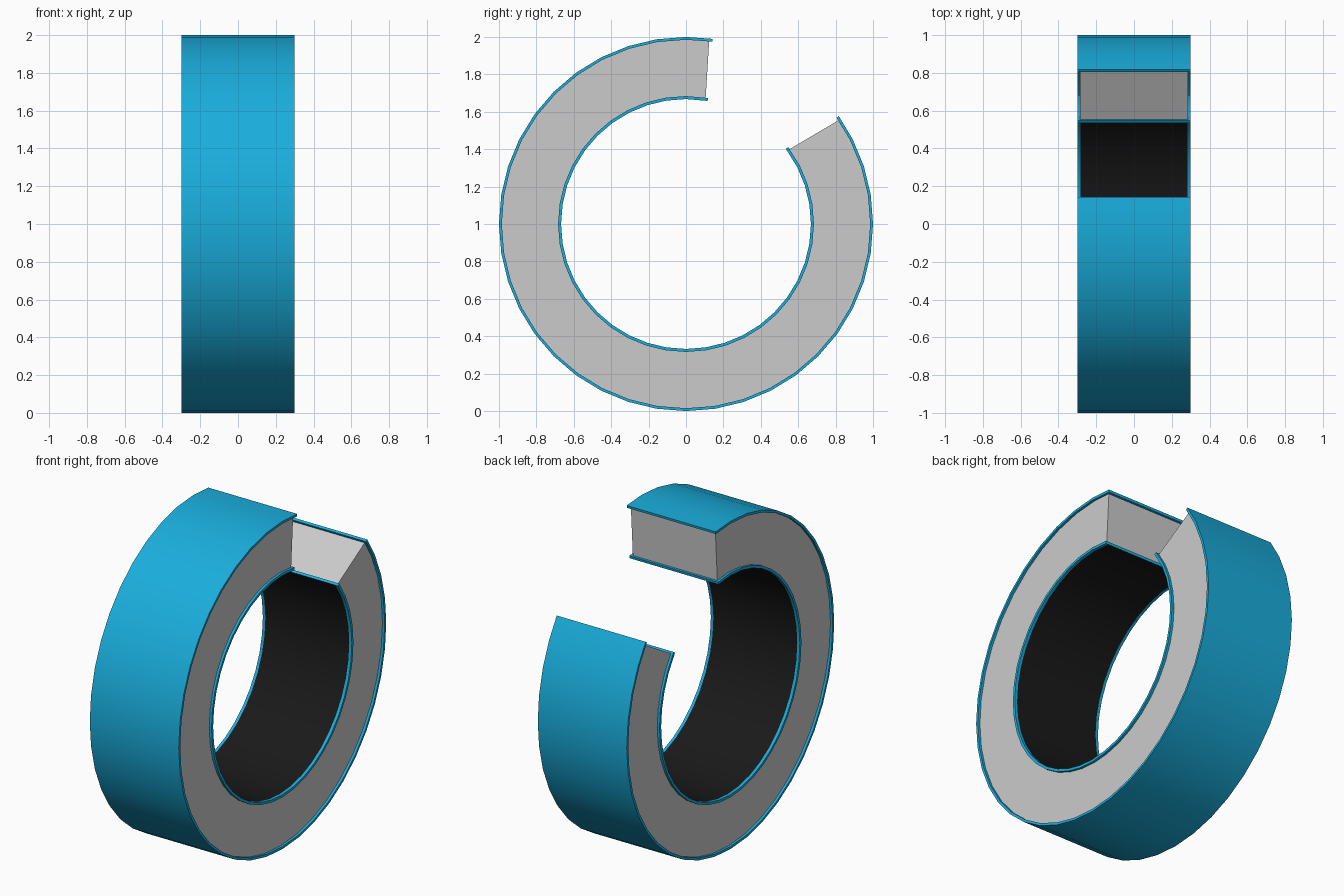
import bpy, bmesh
from math import cos, sin, radians

if "Cube" in bpy.data.objects:
    bpy.data.objects.remove(bpy.data.objects["Cube"])

GAP_MID = 58.5   # direction of the opening, degrees in the YZ plane
STEP = 9.0       # 40-sided ring


def material(name, rgb):
    m = bpy.data.materials.new(name)
    m.diffuse_color = (*rgb, 1)
    m.use_nodes = True
    m.node_tree.nodes["Principled BSDF"].inputs["Base Color"].default_value = m.diffuse_color
    return m


def sweep(name, section, mats=(), black_edge=None):
    """Sweep a closed (x, radius, half_gap) section round the open ring."""
    bm = bmesh.new()
    first, last = 10, 43    # whole steps kept between the two cut ends
    rows = [[bm.verts.new((x, r * cos(radians(a)), 1 + r * sin(radians(a))))
             for x, r, a in ((x, r, GAP_MID + g) for x, r, g in section)]]
    for i in range(first, last + 1):
        a = radians(i * STEP)
        rows.append([bm.verts.new((x, r * cos(a), 1 + r * sin(a))) for x, r, g in section])
    rows.append([bm.verts.new((x, r * cos(radians(a)), 1 + r * sin(radians(a))))
                 for x, r, a in ((x, r, GAP_MID + 360 - g) for x, r, g in section)])
    n = len(section)
    for p, q in zip(rows, rows[1:]):
        for k in range(n):
            j = (k + 1) % n
            f = bm.faces.new((p[k], p[j], q[j], q[k]))
            if k == black_edge:
                f.material_index = 1
    bm.faces.new(rows[0])
    bm.faces.new(rows[-1])
    bmesh.ops.recalc_face_normals(bm, faces=bm.faces)
    me = bpy.data.meshes.new(name)
    bm.to_mesh(me)
    bm.free()
    for m in mats:
        me.materials.append(m)
    ob = bpy.data.objects.new(name, me)
    bpy.context.collection.objects.link(ob)
    bpy.ops.object.select_all(action='DESELECT')
    ob.select_set(True)
    bpy.context.view_layer.objects.active = ob
    bpy.ops.object.shade_smooth_by_angle(angle=radians(30))
    return ob


blue = material("blue", (0.01, 0.42, 0.72))
black = material("black", (0.01, 0.01, 0.01))

# Grey body, slightly recessed from the skins
sweep("ring_core", [(-.285, .678, 22.6), (.285, .678, 22.6),
                    (.285, .99, 24.3), (-.285, .99, 24.3)])

# Blue outer skin
sweep("outer_skin", [(-.3, .985, 23.3), (.3, .985, 23.3),
                     (.3, 1, 23.3), (-.3, 1, 23.3)], [blue])

# Blue inner skin with a black lining
sweep("inner_skin", [(-.3, .668, 21.55), (-.283, .668, 21.55), (.283, .668, 21.55),
                     (.3, .668, 21.55), (.3, .684, 21.55), (-.3, .684, 21.55)],
      [blue, black], black_edge=1)
